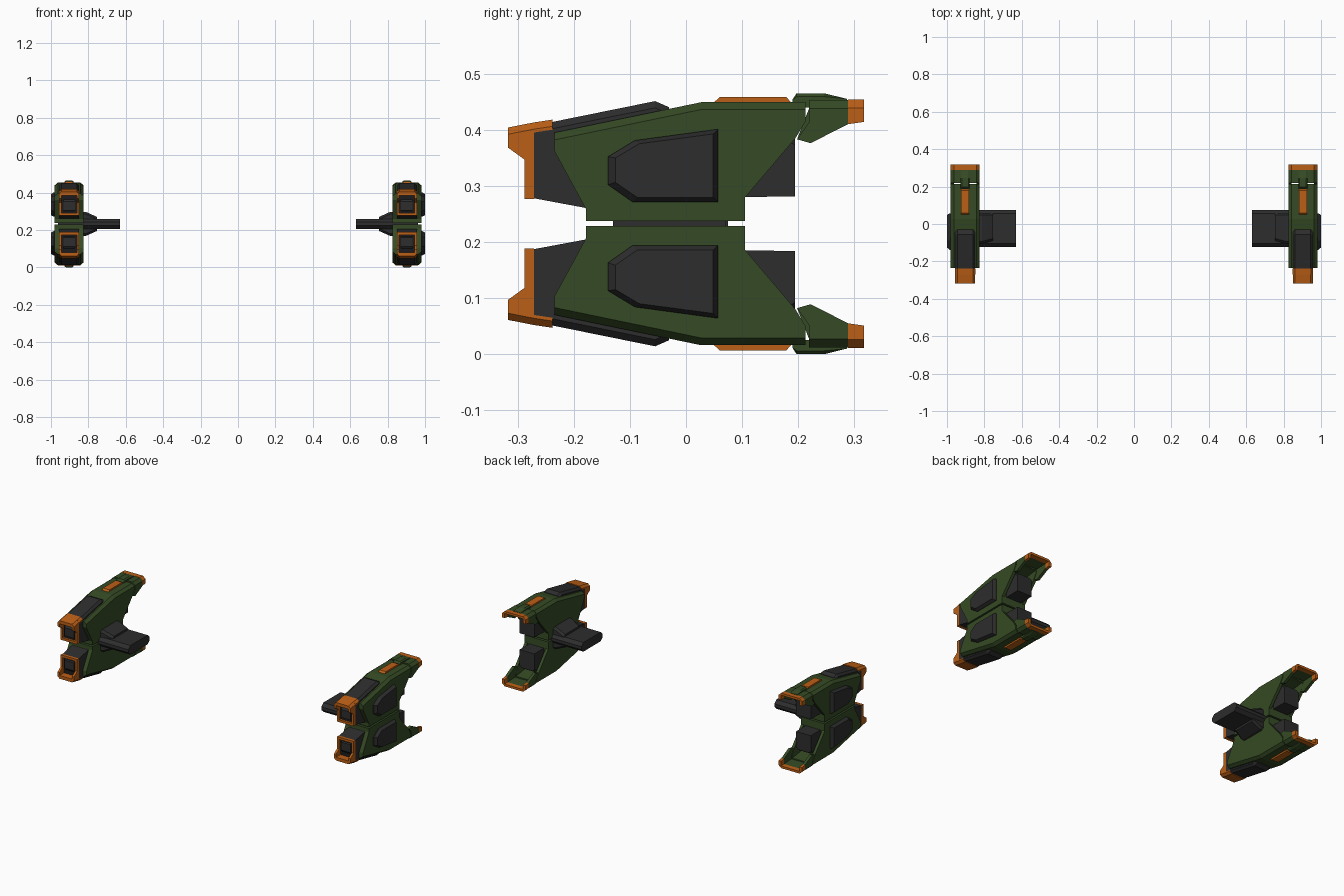
import bpy, bmesh

MID = 0.2325   # mirror height between upper and lower halves
CX = 0.903     # pod centre line


def mat(name, rgb):
    m = bpy.data.materials.new(name)
    m.diffuse_color = (*rgb, 1)
    return m


GREEN = mat("army_green", (0.036, 0.070, 0.018))
DARK = mat("charcoal", (0.026, 0.026, 0.027))
ORANGE = mat("burnt_orange", (0.50, 0.115, 0.008))
BLACK = mat("recess_black", (0.012, 0.012, 0.013))


def loft(name, rings, material, flip_z=True):
    """Skin (x, [(y, z)...]) rings; copy to both pods and both halves."""
    for sx, side in ((1, "right"), (-1, "left")):
        for up in ((True, False) if flip_z else (True,)):
            bm = bmesh.new()
            vs = [[bm.verts.new((sx * (CX + x), y, z if up else 2 * MID - z))
                   for y, z in pts] for x, pts in rings]
            n = len(vs[0])
            for a, b in zip(vs, vs[1:]):
                for i in range(n):
                    j = (i + 1) % n
                    bm.faces.new((a[i], a[j], b[j], b[i]))
            bm.faces.new(vs[0])
            bm.faces.new(vs[-1])
            bmesh.ops.remove_doubles(bm, verts=bm.verts, dist=1e-5)
            bmesh.ops.recalc_face_normals(bm, faces=bm.faces)
            me = bpy.data.meshes.new(name)
            bm.to_mesh(me)
            bm.free()
            me.materials.append(material)
            tag = ("upper_" if up else "lower_") if flip_z else ""
            ob = bpy.data.objects.new(f"{tag}{name}_{side}", me)
            bpy.context.collection.objects.link(ob)


def sym(*pairs):
    """Rings for a shape symmetric about the pod centre, given outside first."""
    return [(-w, p) for w, p in pairs] + [(w, p) for w, p in reversed(pairs)]


def drop(pts, idx, d):
    return [(y, z - d) if i in idx else (y, z) for i, (y, z) in enumerate(pts)]


def rect(y0, y1, z0, z1):
    return [(y0, z0), (y1, z0), (y1, z1), (y0, z1)]


# Green hull: chamfered top, hollow channel under the rear overhang
front = [(0.105, 0.237), (-0.178, 0.237), (-0.178, 0.258), (-0.234, 0.361),
         (-0.234, 0.395), (0.027, 0.449)]
hull = front + [(0.213, 0.449), (0.213, 0.415), (0.195, 0.385), (0.105, 0.279)]
hull_in = front + [(0.213, 0.449), (0.213, 0.434), (0.19, 0.432), (0.105, 0.42)]
loft("hull", sym((0.077, drop(hull, (4, 5, 6), 0.013)), (0.06, hull), (0.06, hull_in)), GREEN)

# Rear claw: open channel with an orange tip
claw = [(0.219, 0.453), (0.289, 0.453), (0.289, 0.410), (0.222, 0.376), (0.198, 0.383), (0.219, 0.413)]
claw_in = [(0.219, 0.453), (0.289, 0.453), (0.289, 0.440), (0.25, 0.438), (0.23, 0.437), (0.219, 0.437)]
loft("claw", sym((0.077, drop(claw, (0, 1), 0.015)), (0.06, claw), (0.06, claw_in)), GREEN)
tip = [(0.289, 0.454), (0.317, 0.454), (0.317, 0.414), (0.289, 0.410)]
tip_in = [(0.289, 0.454), (0.317, 0.454), (0.317, 0.441), (0.289, 0.440)]
loft("claw_tip", sym((0.077, drop(tip, (0, 1), 0.015)), (0.06, tip), (0.06, tip_in)), ORANGE)

# Ridge bridging hull and claw, and the orange strip ahead of it
ridge = [(0.19, 0.44), (0.19, 0.454), (0.197, 0.465), (0.246, 0.465), (0.287, 0.455), (0.287, 0.44)]
loft("claw_ridge", sym((0.024, drop(ridge, (2, 3), 0.006)), (0.017, ridge)), GREEN)
strip = [(0.05, 0.44), (0.05, 0.449), (0.06, 0.458), (0.179, 0.458), (0.187, 0.449), (0.187, 0.44)]
loft("top_strip", sym((0.021, strip)), ORANGE)

# Dark rear core
core = [(0.08, 0.28), (0.194, 0.281), (0.194, 0.385), (0.17, 0.40), (0.08, 0.40)]
loft("rear_core", sym((0.048, drop(core, (2, 3, 4), 0.012)), (0.036, core)), DARK)

# Dark nose block rising through the hull top
nose = [(-0.272, 0.278), (-0.17, 0.259), (-0.03, 0.30), (-0.03, 0.440), (-0.055, 0.451), (-0.272, 0.407)]
loft("nose", sym((0.053, drop(nose, (3, 4, 5), 0.012)), (0.041, nose)), DARK)

# Orange nose frame: side cheeks, hood, sill, and rear lip of the hood
cheek = [(-0.271, 0.277), (-0.288, 0.277), (-0.288, 0.347), (-0.317, 0.368), (-0.317, 0.392), (-0.271, 0.401)]
cheek_top = cheek[:4] + [(-0.317, 0.404), (-0.271, 0.413)]
for s in (-1, 1):
    loft("nose_cheek", [(s * 0.054, cheek), (s * 0.041, cheek_top)], ORANGE)
loft("nose_hood", sym((0.041, [(-0.317, 0.385), (-0.317, 0.404), (-0.271, 0.413), (-0.271, 0.385)])), ORANGE)
loft("nose_sill", sym((0.042, rect(-0.288, -0.271, 0.277, 0.291))), ORANGE)
lip = [(-0.271, 0.395), (-0.271, 0.413), (-0.238, 0.418), (-0.238, 0.40)]
loft("hood_lip", sym((0.055, drop(lip, (1, 2), 0.012)), (0.042, lip)), ORANGE)

# Recessed intake block inside the frame
loft("intake_back", sym((0.041, rect(-0.275, -0.27, 0.29, 0.386))), BLACK)
loft("intake_block", sym((0.031, [(-0.27, 0.298), (-0.283, 0.305), (-0.283, 0.352), (-0.27, 0.37)])), DARK)

# Bevelled dark panel on the outer flank
panel = [(-0.139, 0.302), (-0.095, 0.271), (0.057, 0.271), (0.057, 0.401), (-0.091, 0.381), (-0.139, 0.352)]
inset = [(-0.02 + (y + 0.02) * 0.89, 0.335 + (z - 0.335) * 0.87) for y, z in panel]
loft("flank_panel", [(0.07, panel), (0.082, panel), (0.097, inset)], DARK)

# Dark spacer between the halves
loft("spacer", sym((0.06, rect(-0.13, 0.07, 0.222, 0.243))), DARK, False)


# Inboard mounting arm: chamfered slab plus tapered root
def slab(y0, y1, h, c):
    return [(y0, MID - h + c), (y0 + c, MID - h), (y1 - c, MID - h), (y1, MID - h + c),
            (y1, MID + h - c), (y1 - c, MID + h), (y0 + c, MID + h), (y0, MID + h - c)]


arm = slab(-0.122, 0.075, 0.027, 0.018)
loft("mount_arm", [(-0.06, arm), (-0.273, arm)], DARK, False)
root_big = slab(-0.105, 0.06, 0.064, 0.012)
loft("mount_root", [(-0.07, root_big), (-0.09, root_big), (-0.148, slab(-0.09, 0.06, 0.038, 0.012)),
                    (-0.15, slab(-0.09, 0.06, 0.02, 0.012))], DARK, False)
